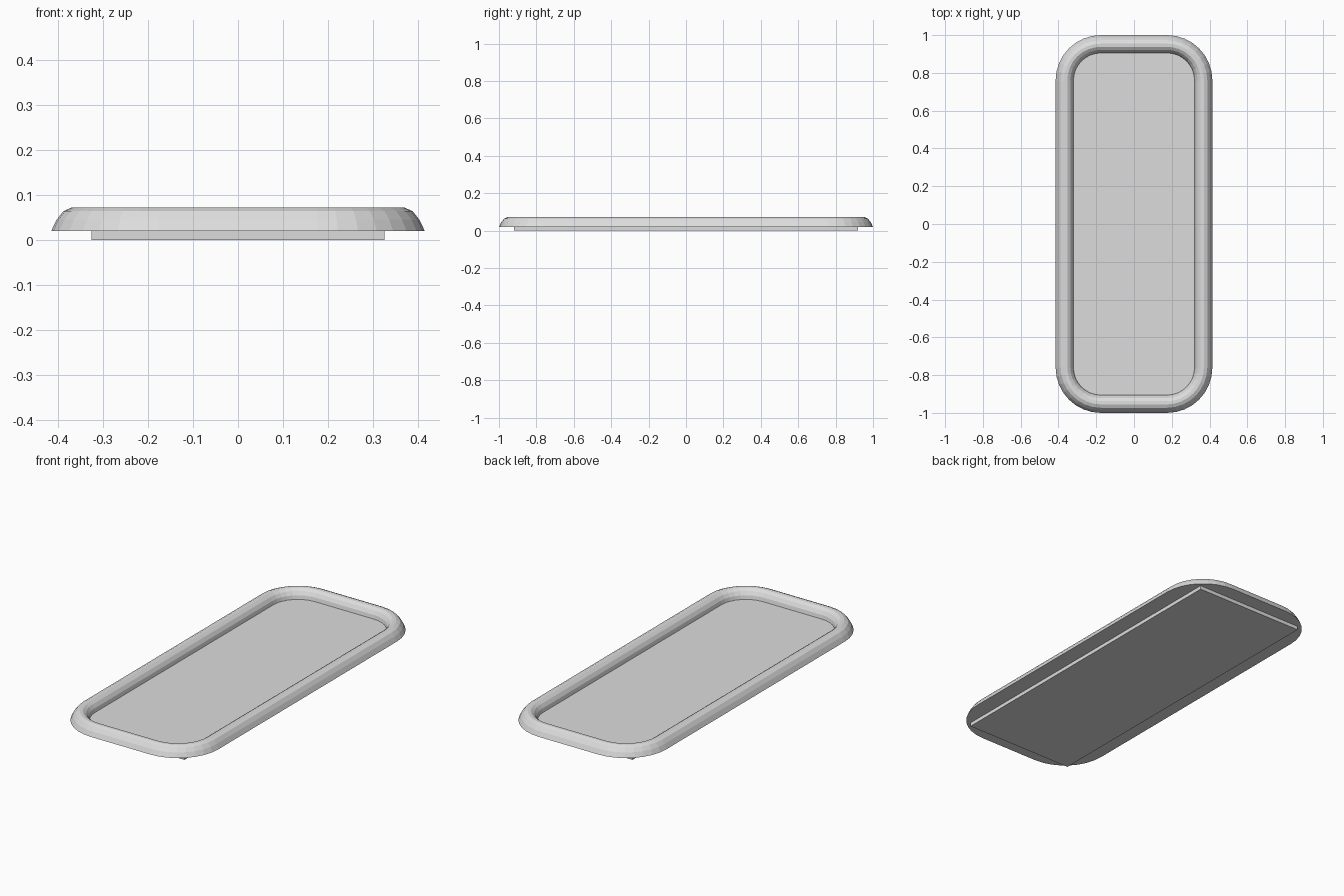
import bpy, bmesh, math

cube = bpy.data.objects.get("Cube")
if cube:
    bpy.data.objects.remove(cube, do_unlink=True)

grey = bpy.data.materials.new("light_grey")
grey.use_nodes = True
colour = (0.72, 0.72, 0.72, 1)
grey.diffuse_color = colour
grey.node_tree.nodes["Principled BSDF"].inputs["Base Color"].default_value = colour

HALF_X, HALF_Y, RADIUS, SEGMENTS = 0.415, 1.0, 0.24, 8


def finish(bm, name):
    bmesh.ops.recalc_face_normals(bm, faces=bm.faces[:])
    mesh = bpy.data.meshes.new(name)
    bm.to_mesh(mesh)
    bm.free()
    mesh.materials.append(grey)
    obj = bpy.data.objects.new(name, mesh)
    bpy.context.collection.objects.link(obj)
    return obj


def rounded_ring(bm, inset, z):
    """Rounded rectangle of vertices, drawn in from the outer edge."""
    ring = []
    r = RADIUS - inset
    for corner, (sx, sy) in enumerate([(1, 1), (-1, 1), (-1, -1), (1, -1)]):
        for i in range(SEGMENTS + 1):
            a = math.pi / 2 * (corner + i / SEGMENTS)
            ring.append(bm.verts.new((sx * (HALF_X - RADIUS) + r * math.cos(a),
                                      sy * (HALF_Y - RADIUS) + r * math.sin(a), z)))
    return ring


# Raised rim: a domed section carried around the rounded outline
bm = bmesh.new()
section = [(0, 0.02), (0.012, 0.045), (0.027, 0.064), (0.045, 0.072),
           (0.062, 0.071), (0.078, 0.06), (0.09, 0.042), (0.095, 0.02)]
rings = [rounded_ring(bm, inset, z) for inset, z in section]
for lower, upper in zip(rings, rings[1:] + rings[:1]):
    n = len(lower)
    for i in range(n):
        j = (i + 1) % n
        bm.faces.new((lower[i], lower[j], upper[j], upper[i]))
finish(bm, "raised_rim")

# Flat base plate, whose top is the floor inside the rim
bm = bmesh.new()
bmesh.ops.create_cube(bm, size=1)
bmesh.ops.scale(bm, vec=(0.65, 1.84, 0.022), verts=bm.verts[:])
bmesh.ops.translate(bm, vec=(0, 0, 0.011), verts=bm.verts[:])
finish(bm, "base_plate")
